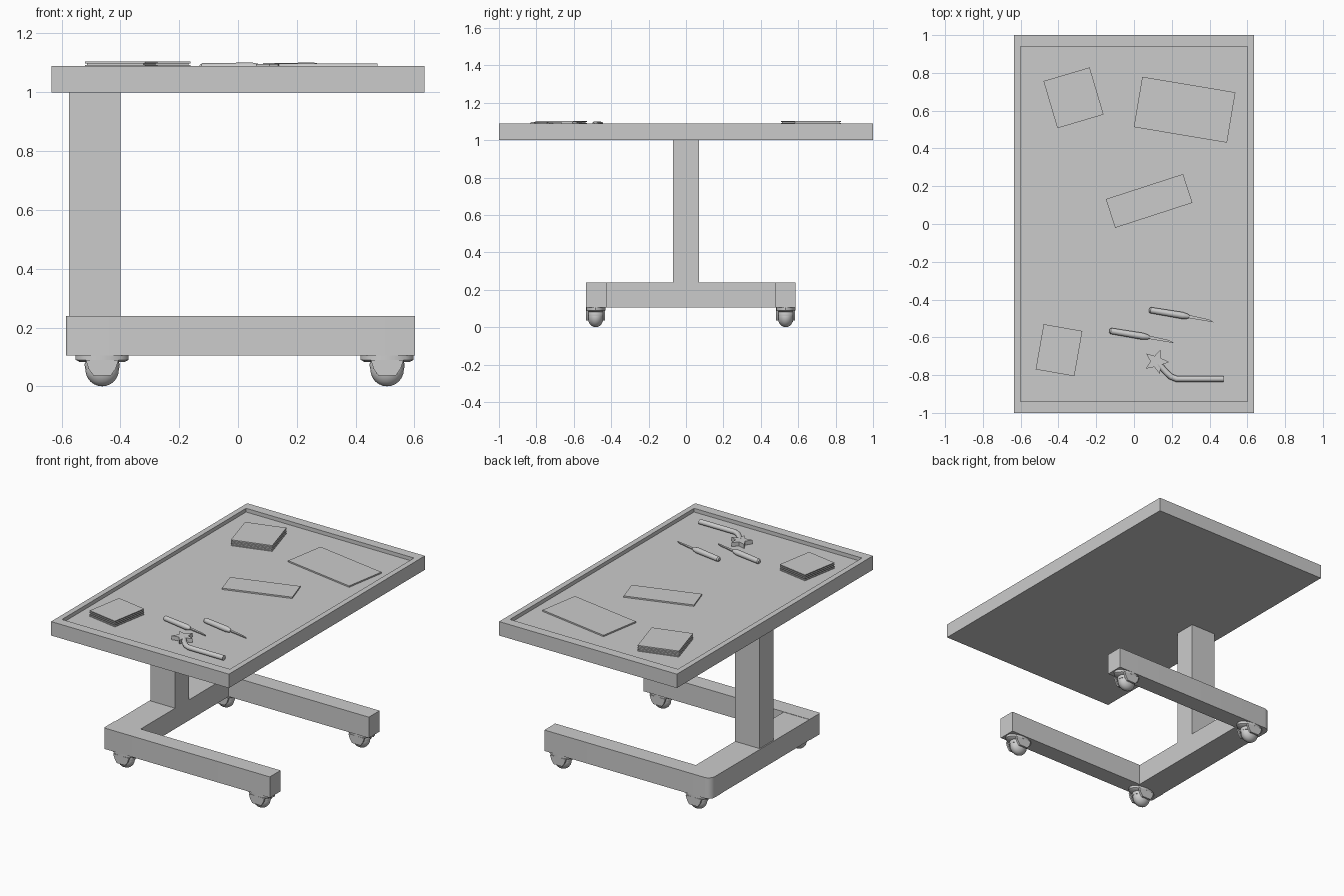
import bpy, bmesh, math
from mathutils import Matrix, Vector

cube = bpy.data.objects.get("Cube")
if cube:
    bpy.data.objects.remove(cube, do_unlink=True)

grey = bpy.data.materials.new("light grey")
grey.use_nodes = True
colour = (0.6, 0.6, 0.6, 1)
grey.diffuse_color = colour
grey.node_tree.nodes["Principled BSDF"].inputs["Base Color"].default_value = colour


def finish(name, bm, smooth=False):
    bmesh.ops.recalc_face_normals(bm, faces=bm.faces[:])
    mesh = bpy.data.meshes.new(name)
    bm.to_mesh(mesh)
    bm.free()
    mesh.materials.append(grey)
    ob = bpy.data.objects.new(name, mesh)
    bpy.context.collection.objects.link(ob)
    if smooth:
        bpy.ops.object.select_all(action="DESELECT")
        ob.select_set(True)
        bpy.context.view_layer.objects.active = ob
        bpy.ops.object.shade_smooth_by_angle(angle=math.radians(35))
    return ob


def add_box(bm, lo, hi):
    lo, hi = Vector(lo), Vector(hi)
    m = Matrix.Translation((lo + hi) / 2) @ Matrix.Diagonal((*(hi - lo), 1))
    return bmesh.ops.create_cube(bm, size=1, matrix=m)["verts"]


def box(name, lo, hi):
    bm = bmesh.new()
    add_box(bm, lo, hi)
    return finish(name, bm)


def add_prism(bm, points, matrix, height):
    """Extrude an outline in local xy up to the given local height."""
    face = bm.faces.new([bm.verts.new((x, y, 0)) for x, y in points])
    out = bmesh.ops.extrude_face_region(bm, geom=[face])["geom"]
    top = [v for v in out if isinstance(v, bmesh.types.BMVert)]
    bmesh.ops.translate(bm, verts=top, vec=(0, 0, height))
    bmesh.ops.transform(bm, verts=list(set(top) | set(face.verts)), matrix=matrix)


def add_lathe(bm, profile, matrix, sides=20):
    """Spin (radius, height) pairs round local z; both ends are capped."""
    rings = []
    for r, z in profile:
        rings.append([bm.verts.new(matrix @ Vector(
            (r * math.cos(math.tau * i / sides), r * math.sin(math.tau * i / sides), z)))
            for i in range(sides)])
    for a, b in zip(rings, rings[1:]):
        for i in range(sides):
            j = (i + 1) % sides
            bm.faces.new((a[i], a[j], b[j], b[i]))
    bm.faces.new(rings[0])
    bm.faces.new(rings[-1])


def placed(x, y, z, degrees):
    return Matrix.Translation((x, y, z)) @ Matrix.Rotation(math.radians(degrees), 4, "Z")


FLOOR = 1.066

# Tray top with a shallow recess
bm = bmesh.new()
add_box(bm, (-0.635, -1, 1), (0.635, 1, 1.09))
top = max(bm.faces, key=lambda f: f.calc_center_median().z)
bmesh.ops.inset_individual(bm, faces=[top], thickness=0.05)
for v in top.verts:
    v.co.y *= 0.925 / 0.95
out = bmesh.ops.extrude_discrete_faces(bm, faces=[top])["faces"]
rim = {}
for v in out[0].verts:
    v.co.z = FLOOR
# join the lowered floor to the rim
loop = [e for e in bm.edges if e.is_boundary]
bmesh.ops.bridge_loops(bm, edges=loop)
finish("tray_top", bm)

# Column and cross beam
box("column", (-0.575, -0.07, 0.23), (-0.4, 0.07, 1.002))
box("cross_beam", (-0.583, -0.43, 0.105), (-0.4, 0.48, 0.238))

# Legs, with the outer column-side corners rounded
for name, inner, outer, radius in (("front_leg", -0.425, -0.535, 0.012),
                                   ("back_leg", 0.475, 0.585, 0.045)):
    s = 1 if outer > 0 else -1
    outline = [(-0.585, inner), (0.602, inner), (0.602, outer)]
    for i in range(7):
        a = math.pi / 12 * i
        outline.append((-0.585 + radius * (1 - math.sin(a)),
                        outer - s * radius * (1 - math.cos(a))))
    bm = bmesh.new()
    add_prism(bm, outline, Matrix.Translation((0, 0, 0.105)), 0.135)
    finish(name, bm, True)

# Casters: mounting plate, domed housing, fork cheeks and rounded wheel
for side, y in (("front", -0.483), ("back", 0.533)):
    for end, x in (("column", -0.462), ("free", 0.507)):
        bm = bmesh.new()
        plate = Matrix.Translation((x, y, 0)) @ Matrix.Diagonal((1, 0.58, 1, 1))
        add_lathe(bm, [(0.075, 0.082), (0.09, 0.09), (0.09, 0.106)], plate, 16)
        dome = Matrix.Translation((x, y, 0)) @ Matrix.Diagonal((1, 0.85, 1, 1))
        add_lathe(bm, [(0.058, 0.06), (0.06, 0.075), (0.054, 0.09), (0.04, 0.1)], dome)
        for s in (-1, 1):
            m = Matrix.Translation((x, y + s * 0.045 + 0.006, 0)) @ \
                Matrix.Rotation(math.pi / 2, 4, "X")
            add_prism(bm, [(-0.056, 0.09), (-0.046, 0.06), (-0.03, 0.037),
                           (0.03, 0.037), (0.046, 0.06), (0.056, 0.09)], m, 0.012)
        finish(f"{side}_{end}_caster_fork", bm, True)
        bm = bmesh.new()
        m = Matrix.Translation((x, y, 0.057)) @ Matrix.Diagonal((1, 0.76, 1, 1))
        bmesh.ops.create_uvsphere(bm, u_segments=20, v_segments=12, radius=0.057, matrix=m)
        finish(f"{side}_{end}_caster_wheel", bm, True)

# Stacks of folded cloths: alternate layers step in slightly
for name, x, y, w, d, turn in (("back_cloth_stack", -0.32, 0.668, 0.255, 0.26, 16.5),
                               ("front_cloth_stack", -0.397, -0.668, 0.208, 0.243, -10)):
    bm = bmesh.new()
    layers = 7
    step = (1.104 - FLOOR) / layers
    for i in range(layers):
        cut = 0.006 * (i % 2)
        add_box(bm, (-w / 2 + cut, -d / 2 + cut, i * step),
                (w / 2 - cut, d / 2 - cut, (i + 1) * step))
    bm.transform(placed(x, y, FLOOR, turn))
    finish(name, bm)

# Flat sheets
for name, x, y, w, d, turn in (("small_sheet", 0.08, 0.122, 0.43, 0.16, 18),
                               ("large_sheet", 0.268, 0.605, 0.5, 0.27, -9.5)):
    sheet = box(name, (-w / 2, -d / 2, 0), (w / 2, d / 2, 0.009))
    sheet.matrix_world = placed(x, y, FLOOR, turn)

# Blades: tapering round handle with a flat pointed tip
for name, x, y in (("rear_blade", 0.08, -0.455), ("front_blade", -0.13, -0.565)):
    bm = bmesh.new()
    along = Matrix.Rotation(math.pi / 2, 4, "Y")
    add_lathe(bm, [(0.01, 0), (0.016, 0.008), (0.017, 0.1), (0.018, 0.18),
                   (0.013, 0.205), (0.008, 0.215)], along, 12)
    add_prism(bm, [(0.2, -0.008), (0.35, -0.008), (0.32, 0.003), (0.21, 0.009)],
              Matrix.Translation((0, 0, -0.003)), 0.006)
    bm.transform(placed(x, y, 1.083, -9.5))
    finish(name, bm, True)

# Star-headed tool: bent round handle
path = [(0.13, -0.74), (0.17, -0.785), (0.195, -0.808), (0.225, -0.82), (0.26, -0.82), (0.474, -0.82)]
curve = bpy.data.curves.new("star_tool_path", "CURVE")
curve.dimensions = "3D"
curve.bevel_depth = 0.016
curve.bevel_resolution = 3
curve.use_fill_caps = True
spline = curve.splines.new("POLY")
spline.points.add(len(path) - 1)
for p, (x, y) in zip(spline.points, path):
    p.co = (x, y, 1.083, 1)
curve.materials.append(grey)
handle = bpy.data.objects.new("star_tool_handle", curve)
bpy.context.collection.objects.link(handle)

# Star head
bm = bmesh.new()
star = []
for i in range(10):
    r = 0.031 if i % 2 else 0.068
    a = math.tau * i / 10 + math.radians(70)
    star.append((r * math.cos(a), r * math.sin(a)))
add_prism(bm, star, Matrix.Translation((0.118, -0.728, 1.07)), 0.026)
finish("star_tool_head", bm)
